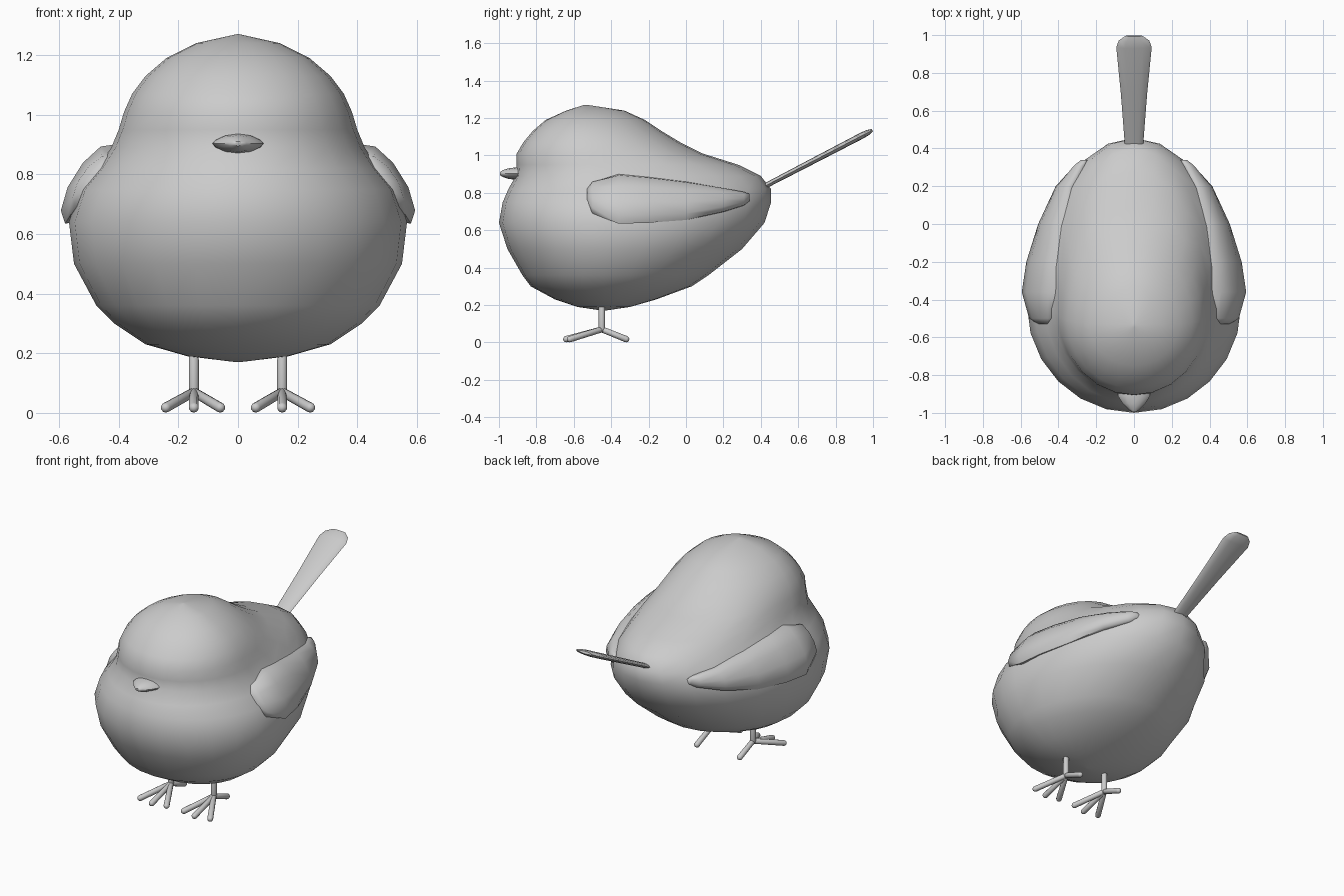
import bpy, bmesh
from math import sin, cos, pi, radians
from mathutils import Vector

if "Cube" in bpy.data.objects:
    bpy.data.objects.remove(bpy.data.objects["Cube"])


def loft(name, rings, angle=50):
    """Skin a list of equal-length rings; both ends are closed with a fan."""
    bm = bmesh.new()
    loops = [[bm.verts.new(p) for p in ring] for ring in rings]
    n = len(loops[0])
    for a, b in zip(loops, loops[1:]):
        for i in range(n):
            j = (i + 1) % n
            bm.faces.new((a[i], a[j], b[j], b[i]))
    bm.faces.new(loops[0])
    bm.faces.new(loops[-1])
    bmesh.ops.remove_doubles(bm, verts=bm.verts, dist=1e-4)
    bmesh.ops.recalc_face_normals(bm, faces=bm.faces)
    return finish(name, bm, angle)


def finish(name, bm, angle):
    mesh = bpy.data.meshes.new(name)
    bm.to_mesh(mesh)
    bm.free()
    ob = bpy.data.objects.new(name, mesh)
    bpy.context.collection.objects.link(ob)
    bpy.ops.object.select_all(action='DESELECT')
    ob.select_set(True)
    bpy.context.view_layer.objects.active = ob
    bpy.ops.object.shade_smooth_by_angle(angle=radians(angle))
    return ob


def mirror_x(ob):
    ob.modifiers.new("Mirror", 'MIRROR').use_axis[0] = True


def ring(n, fn):
    return [Vector(fn(cos(2 * pi * i / n), sin(2 * pi * i / n))) for i in range(n)]


# Body and head: egg-shaped slices (height, front y, back y, half width, widest y)
slices = [
    (.17, -.445, -.435, .005, -.44), (.19, -.58, -.30, .17, -.44),
    (.23, -.70, -.16, .31, -.44), (.30, -.83, .03, .415, -.44),
    (.36, -.875, .12, .475, -.44), (.50, -.955, .30, .55, -.43),
    (.64, -1.0, .42, .567, -.43), (.75, -.98, .455, .53, -.43),
    (.82, -.95, .455, .47, -.44), (.89, -.91, .40, .425, -.45),
    (.95, -.905, .28, .40, -.48), (1.01, -.905, .09, .382, -.50),
    (1.07, -.87, -.03, .355, -.51), (1.13, -.82, -.13, .31, -.52),
    (1.19, -.75, -.22, .24, -.53), (1.24, -.64, -.33, .14, -.53),
    (1.27, -.545, -.525, .005, -.535)]
loft("body", [ring(24, lambda c, s, z=z, f=f, b=b, w=w, m=m:
                   (w * c, m + s * ((b - m) if s > 0 else (m - f)), z))
              for z, f, b, w, m in slices], 80)

# Wings: slices along y (y, top x, top z, bottom x, bottom z, half thickness)
stations = [
    (-.53, .44, .82, .50, .74, .025), (-.50, .425, .86, .545, .69, .045),
    (-.36, .415, .90, .58, .635, .06), (-.20, .40, .885, .555, .64, .06),
    (0, .375, .86, .49, .655, .055), (.20, .32, .822, .40, .70, .045),
    (.31, .265, .802, .30, .735, .035), (.34, .25, .79, .27, .76, .02)]


def wing_ring(y, xt, zt, xb, zb, t):
    top, low = Vector((xt, y, zt)), Vector((xb, y, zb))
    mid, half = (top + low) / 2, (top - low) / 2
    out = Vector((half.z, 0, -half.x)).normalized() * t
    return ring(10, lambda c, s: mid + half * c + out * s)


mirror_x(loft("wings", [wing_ring(*s) for s in stations], 60))

# Beak: lens-shaped slices tapering forward
loft("beak", [ring(12, lambda c, s, y=y, w=w, h=h: (w * c, y, .903 + h * s * abs(s) ** .4))
              for y, w, h in [(-.86, .09, .033), (-.91, .085, .033),
                              (-.95, .06, .028), (-.98, .03, .018), (-.995, .012, .008)]])

# Tail: flat paddle rising to the back (distance along, half width, half thickness)
start, along = Vector((0, .40, .825)), Vector((0, .59, .307))
up = Vector((0, -along.z, along.y)).normalized()
loft("tail", [ring(12, lambda c, s, t=t, w=w, h=h:
                   start + along * t + Vector((w * c, 0, 0)) + up * h * s)
              for t, w, h in [(0, .047, .014), (.5, .07, .016), (.91, .094, .017),
                              (.97, .08, .015), (1.01, .045, .007)]])


# Legs and toes: round-ended rods
def rod(bm, a, b, r):
    a, b = Vector(a), Vector(b)
    d = b - a
    rot = d.to_track_quat('Z', 'Y').to_matrix().to_4x4()
    new = bmesh.ops.create_uvsphere(bm, u_segments=10, v_segments=8, radius=r)["verts"]
    for v in new:
        offset = 0 if v.co.z < -1e-5 else d.length
        v.co = rot @ Vector((v.co.x, v.co.y, v.co.z + offset)) + a


bm = bmesh.new()
hub = (.148, -.45, .07)
rod(bm, (.148, -.45, .25), hub, .018)
for tip in [(.06, -.62, .018), (.148, -.64, .018), (.242, -.62, .018), (.148, -.32, .018)]:
    rod(bm, hub, tip, .017)
mirror_x(finish("legs", bm, 50))
